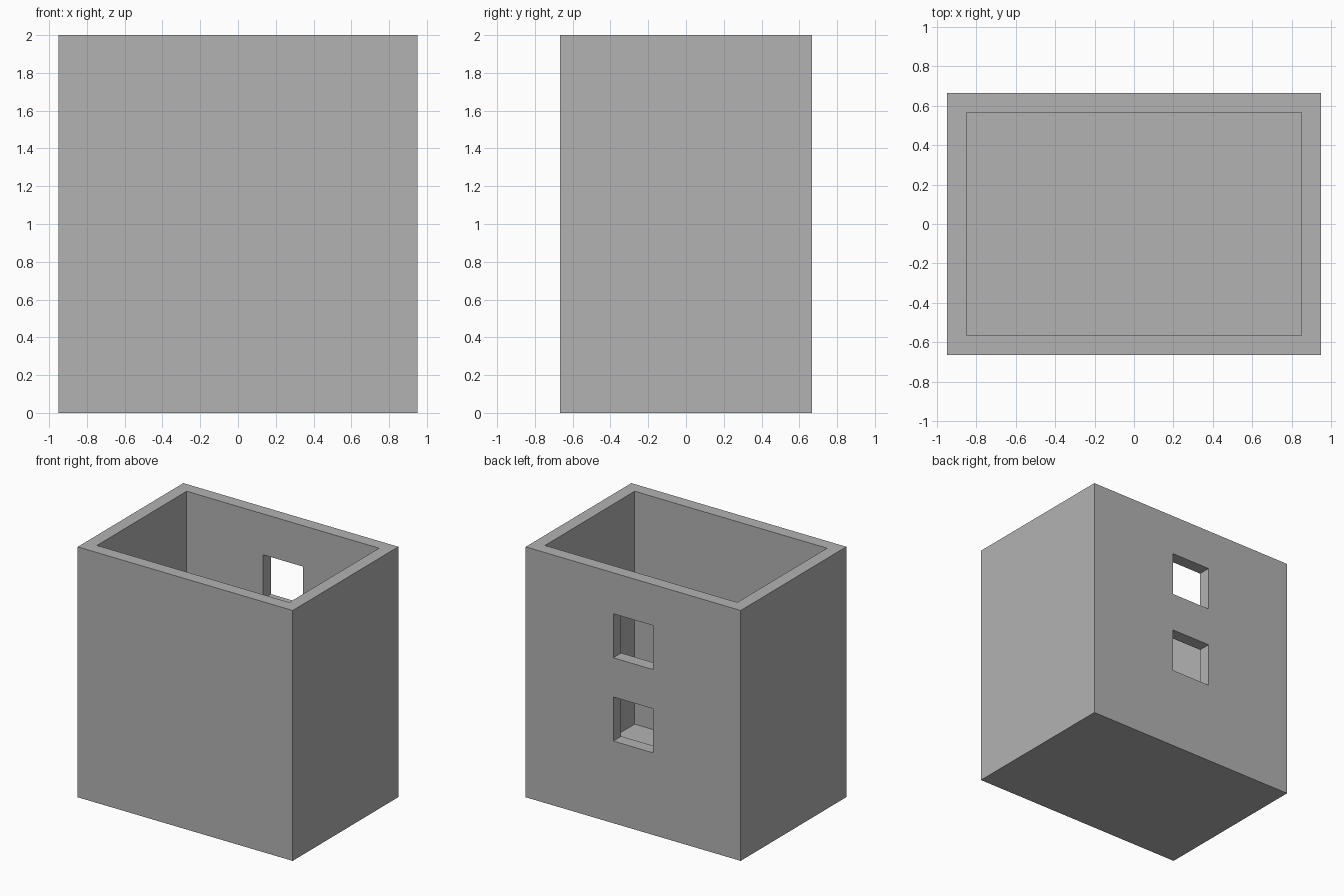
import bpy
import bmesh
from mathutils import Vector

cube = bpy.data.objects.get("Cube")
if cube:
    bpy.data.objects.remove(cube, do_unlink=True)

WIDTH, DEPTH, HEIGHT = 1.9, 1.333, 2.0
WALL, FLOOR = 0.1, 0.14
WINDOW = 0.352
WINDOW_CENTRES = (0.832, 1.497)

grey = bpy.data.materials.new("plain grey")
grey.use_nodes = True
colour = (0.45, 0.45, 0.45, 1)
grey.diffuse_color = colour
grey.node_tree.nodes["Principled BSDF"].inputs["Base Color"].default_value = colour


def box(name, size, centre):
    mesh = bpy.data.meshes.new(name)
    bm = bmesh.new()
    bmesh.ops.create_cube(bm, size=1)
    for v in bm.verts:
        v.co = Vector(a * b for a, b in zip(v.co, size)) + Vector(centre)
    bm.to_mesh(mesh)
    bm.free()
    mesh.materials.append(grey)
    obj = bpy.data.objects.new(name, mesh)
    bpy.context.collection.objects.link(obj)
    return obj


def cut(target, cutter):
    mod = target.modifiers.new(cutter.name, "BOOLEAN")
    mod.operation = "DIFFERENCE"
    mod.solver = "EXACT"
    mod.object = cutter
    cutter.hide_render = True
    cutter.hide_viewport = True
    cutter.display_type = "WIRE"


# Solid tower body
body = box("building_shell", (WIDTH, DEPTH, HEIGHT), (0, 0, HEIGHT / 2))

# Open-topped room
room = box("room_cutter", (WIDTH - 2 * WALL, DEPTH - 2 * WALL, HEIGHT),
           (0, 0, FLOOR + HEIGHT / 2))
cut(body, room)

# Two square windows, one above the other, through the back wall
for i, z in enumerate(WINDOW_CENTRES):
    window = box(f"window_cutter_{i + 1}", (WINDOW, WALL * 3, WINDOW),
                 (0, (DEPTH - WALL) / 2, z))
    cut(body, window)

# Apply the cuts and remove the helpers
bpy.context.view_layer.update()
graph = bpy.context.evaluated_depsgraph_get()
finished = bpy.data.meshes.new_from_object(body.evaluated_get(graph))
cutters = [mod.object for mod in body.modifiers]
body.modifiers.clear()
body.data = finished
for cutter in cutters:
    bpy.data.objects.remove(cutter, do_unlink=True)
